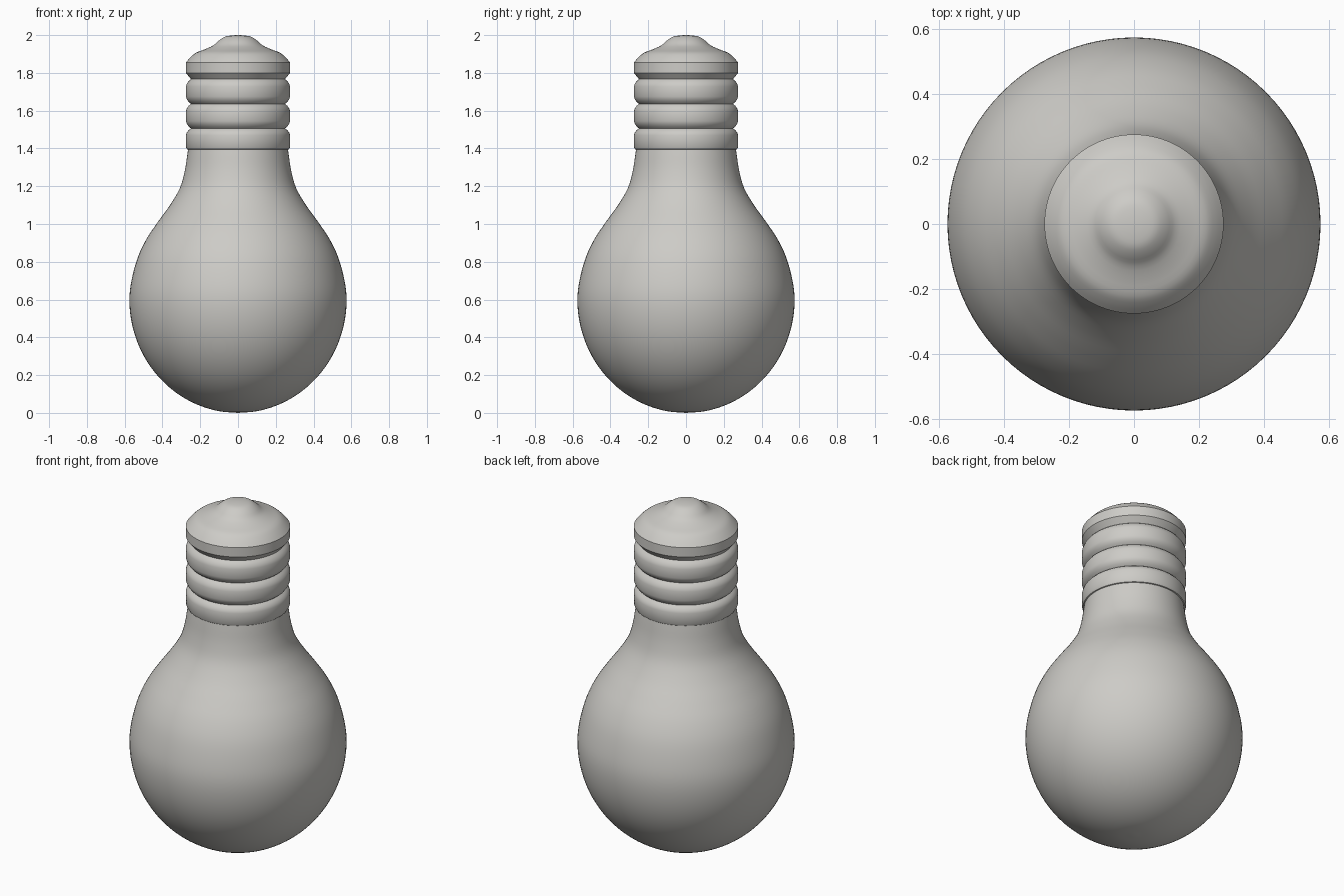
import bpy, math
from mathutils import Vector

if "Cube" in bpy.data.objects:
    bpy.data.objects.remove(bpy.data.objects["Cube"])

SIDES = 96

grey = bpy.data.materials.new("warm_grey")
grey.diffuse_color = (0.61, 0.60, 0.57, 1)
grey.use_nodes = True
grey.node_tree.nodes["Principled BSDF"].inputs["Base Color"].default_value = grey.diffuse_color


def smooth_curve(points, steps=5):
    """Catmull-Rom curve through (radius, height) points."""
    p = [Vector(q) for q in points]
    p = [2 * p[0] - p[1]] + p + [2 * p[-1] - p[-2]]
    out = []
    for a, b, c, d in zip(p, p[1:], p[2:], p[3:]):
        for i in range(steps):
            t = i / steps
            out.append(0.5 * (2 * b + (c - a) * t + (2 * a - 5 * b + 4 * c - d) * t ** 2
                              + (3 * b - a - 3 * c + d) * t ** 3))
    return [(max(v.x, 0), max(v.y, 0)) for v in out] + [tuple(points[-1])]


def lathe(name, profile):
    """Revolve a bottom-to-top profile about z; zero radius makes a pole."""
    verts, faces, rings = [], [], []
    for r, z in profile:
        start = len(verts)
        n = 1 if r < 1e-5 else SIDES
        for i in range(n):
            a = 2 * math.pi * i / SIDES
            verts.append((r * math.cos(a), r * math.sin(a), z))
        rings.append([start + i % n for i in range(SIDES)])
    for lo, hi in zip(rings, rings[1:]):
        for i in range(SIDES):
            j = (i + 1) % SIDES
            faces.append(list(dict.fromkeys((lo[i], lo[j], hi[j], hi[i]))))
    mesh = bpy.data.meshes.new(name)
    mesh.from_pydata(verts, [], faces)
    mesh.materials.append(grey)
    obj = bpy.data.objects.new(name, mesh)
    bpy.context.collection.objects.link(obj)
    bpy.ops.object.select_all(action='DESELECT')
    obj.select_set(True)
    bpy.context.view_layer.objects.active = obj
    bpy.ops.object.shade_smooth_by_angle(angle=math.radians(35))
    return obj


# Glass: round belly standing on its end, narrowing into the neck
belly = [(0.575 * math.sin(math.radians(a)), 0.6 - 0.6 * math.cos(math.radians(a)))
         for a in range(0, 91, 10)]
neck = [(0.564, 0.70), (0.532, 0.82), (0.485, 0.92), (0.425, 1.01), (0.36, 1.10),
        (0.308, 1.19), (0.282, 1.28), (0.268, 1.37), (0.262, 1.41)]
lathe("glass_bulb", smooth_curve(belly + neck, 4))

# Screw base: three rounded thread rings with sharp grooves between them
threads = [(0.262, 1.393), (0.270, 1.396), (0.275, 1.405)]
threads += [(0.276, 1.47), (0.271, 1.485), (0.261, 1.497), (0.249, 1.506)]
for low, high in ((1.506, 1.636), (1.636, 1.767)):
    threads += [(0.261, low + 0.010), (0.271, low + 0.024), (0.276, low + 0.039),
                (0.276, high - 0.039), (0.271, high - 0.024), (0.261, high - 0.010),
                (0.249, high)]
lathe("screw_base", threads)

# Contact cap: bevelled rim below, domed shoulder and raised tip above
dome = smooth_curve([(0.276, 1.855), (0.252, 1.882), (0.222, 1.907), (0.175, 1.925),
                     (0.13, 1.946), (0.10, 1.972), (0.07, 1.991), (0.035, 1.998),
                     (0.0, 2.0)], 3)
lathe("contact_cap", [(0.249, 1.767), (0.276, 1.80)] + dome)
